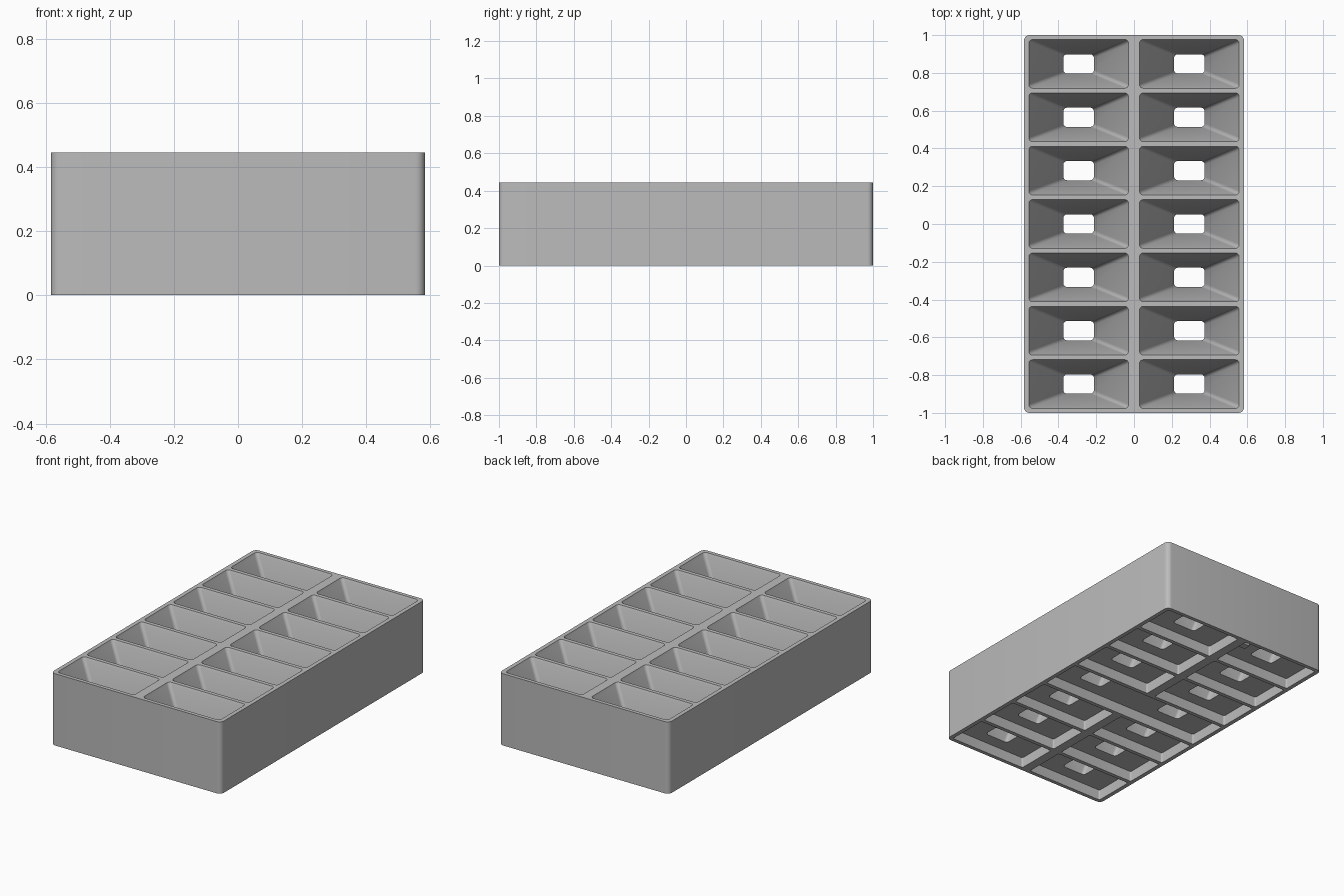
import bpy
import bmesh
import math

if "Cube" in bpy.data.objects:
    bpy.data.objects.remove(bpy.data.objects["Cube"], do_unlink=True)

HEIGHT = 0.445
POCKET = 0.065               # depth of the recesses underneath
PITCH, COLUMN = 0.2825, 0.293
CELL_X, CELL_Y = 0.264, 0.129

grey = bpy.data.materials.new("plain grey")
grey.use_nodes = True
colour = (0.5, 0.5, 0.5, 1)
grey.diffuse_color = colour
grey.node_tree.nodes["Principled BSDF"].inputs["Base Color"].default_value = colour


def outline(cx, cy, hx, hy, r, steps=6):
    """Rounded rectangle, counter-clockwise."""
    points = []
    for k, (sx, sy) in enumerate([(1, 1), (-1, 1), (-1, -1), (1, -1)]):
        for i in range(steps + 1):
            a = math.pi / 2 * (k + i / steps)
            points.append((cx + sx * (hx - r) + r * math.cos(a),
                           cy + sy * (hy - r) + r * math.sin(a)))
    return points


def loft(bm, cx, cy, sections):
    """Closed solid through rounded rectangles (z, half x, half y, radius)."""
    rings = [[bm.verts.new((x, y, z)) for x, y in outline(cx, cy, hx, hy, r)]
             for z, hx, hy, r in sections]
    for low, high in zip(rings, rings[1:]):
        n = len(low)
        for i in range(n):
            j = (i + 1) % n
            bm.faces.new((low[i], low[j], high[j], high[i]))
    bm.faces.new(rings[0][::-1])
    bm.faces.new(rings[-1])


def finish(name, bm):
    mesh = bpy.data.meshes.new(name)
    bm.to_mesh(mesh)
    bm.free()
    mesh.materials.append(grey)
    obj = bpy.data.objects.new(name, mesh)
    bpy.context.collection.objects.link(obj)
    return obj


# Outer block with rounded upright corners
bm = bmesh.new()
loft(bm, 0, 0, [(0, 0.583, 1, 0.03), (HEIGHT, 0.583, 1, 0.03)])
tray = finish("tray_body", bm)

# Funnels with a small lip, and recesses below; the middle recess spans both columns
funnels, pockets = bmesh.new(), bmesh.new()
for row in range(-3, 4):
    y = row * PITCH
    for x in (-COLUMN, COLUMN):
        loft(funnels, x, y, [
            (POCKET / 2, 0.081, 0.051, 0.02),
            (POCKET + 0.015, 0.081, 0.051, 0.02),
            (HEIGHT - 0.015, CELL_X - 0.006, CELL_Y - 0.006, 0.02),
            (HEIGHT, CELL_X, CELL_Y, 0.02),
            (HEIGHT + 0.05, CELL_X, CELL_Y, 0.02)])
        if row:
            loft(pockets, x, y, [(z, CELL_X, CELL_Y, 0.01) for z in (-0.05, POCKET)])
loft(pockets, 0, 0, [(z, COLUMN + CELL_X, CELL_Y, 0.01) for z in (-0.05, POCKET)])

for name, cut in (("pocket_cutter", pockets), ("funnel_cutter", funnels)):
    cutter = finish(name, cut)
    cutter.hide_render = True
    mod = tray.modifiers.new(name, "BOOLEAN")
    mod.operation = "DIFFERENCE"
    mod.solver = "EXACT"
    mod.object = cutter

# Bake the cuts and drop the cutters
depsgraph = bpy.context.evaluated_depsgraph_get()
baked = bpy.data.meshes.new_from_object(tray.evaluated_get(depsgraph))
tray.modifiers.clear()
tray.data = baked
for name in ("pocket_cutter", "funnel_cutter"):
    bpy.data.objects.remove(bpy.data.objects[name], do_unlink=True)

# Small locating post in a rear recess
bm = bmesh.new()
loft(bm, -0.055, 0.93, [(0.005, 0.025, 0.022, 0.004), (POCKET + 0.005, 0.025, 0.022, 0.004)])
post = finish("locating_post", bm)

bpy.ops.object.select_all(action="DESELECT")
for obj in (tray, post):
    obj.select_set(True)
bpy.context.view_layer.objects.active = tray
bpy.ops.object.shade_smooth_by_angle(angle=math.radians(30))
